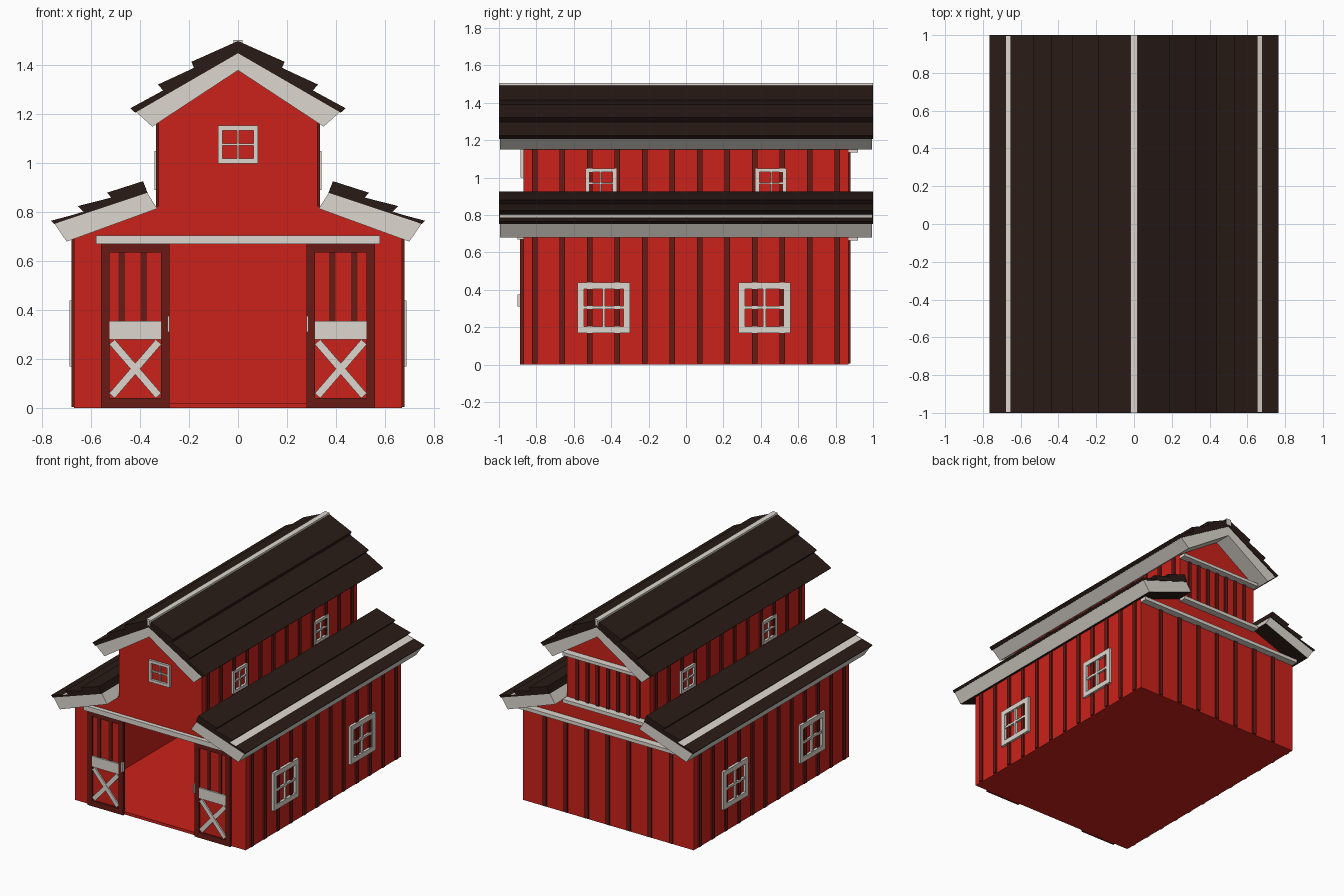
import bpy, bmesh
from math import hypot, atan2
from mathutils import Matrix, Vector

if "Cube" in bpy.data.objects:
    bpy.data.objects.remove(bpy.data.objects["Cube"])


def mat(name, r, g, b):
    m = bpy.data.materials.new(name)
    m.diffuse_color = (r, g, b, 1)
    m.use_nodes = True
    m.node_tree.nodes["Principled BSDF"].inputs["Base Color"].default_value = m.diffuse_color
    return m


RED = mat("barn_red", 0.60, 0.016, 0.011)
DARK = mat("dark_red", 0.14, 0.010, 0.007)
WHITE = mat("trim_white", 0.72, 0.68, 0.62)
BROWN = mat("roof_brown", 0.022, 0.011, 0.008)


def finish(bm, name, *mats):
    bmesh.ops.recalc_face_normals(bm, faces=bm.faces)
    me = bpy.data.meshes.new(name)
    bm.to_mesh(me)
    bm.free()
    for m in mats:
        me.materials.append(m)
    ob = bpy.data.objects.new(name, me)
    bpy.context.collection.objects.link(ob)
    return ob


def add_box(bm, x0, x1, y0, y1, z0, z1, rot=None):
    c = Vector(((x0 + x1) / 2, (y0 + y1) / 2, (z0 + z1) / 2))
    m = Matrix.Translation(c)
    if rot is not None:
        m = m @ Matrix.Rotation(rot, 4, 'Y')
    m = m @ Matrix.Diagonal((abs(x1 - x0), abs(y1 - y0), abs(z1 - z0), 1))
    bmesh.ops.create_cube(bm, size=1, matrix=m)


def boxes(name, m, items):
    bm = bmesh.new()
    for it in items:
        add_box(bm, *it)
    return finish(bm, name, m)


def prism(name, pts, y0, y1, *mats):
    # x-z profile extruded along y
    bm = bmesh.new()
    f = bm.faces.new([bm.verts.new((x, y0, z)) for x, z in pts])
    r = bmesh.ops.extrude_face_region(bm, geom=[f])
    bmesh.ops.translate(bm, vec=(0, y1 - y0, 0),
                        verts=[v for v in r['geom'] if isinstance(v, bmesh.types.BMVert)])
    return finish(bm, name, *mats)


def mirrored(half):
    return half + [(-x, z) for x, z in reversed(half) if x > 0.001]


# Hollow barn shell with a door opening
shell = prism("barn_walls", mirrored([(0.67, 0), (0.67, 0.70), (0.325, 0.825), (0.325, 1.17), (0, 1.39)]),
              -0.87, 0.87, RED)
inner = prism("interior_cutter", mirrored([(0.65, 0.02), (0.65, 0.686), (0.305, 0.81), (0.305, 1.16), (0, 1.365)]),
              -0.85, 0.85, RED)
door = prism("doorway_cutter", mirrored([(0.29, 0.02), (0.29, 0.68)]), -0.95, -0.8, RED)
for cut in (inner, door):
    cut.hide_render = True
    cut.hide_viewport = True
    cut.display_type = 'WIRE'
    mod = shell.modifiers.new(cut.name, 'BOOLEAN')
    mod.operation = 'DIFFERENCE'
    mod.solver = 'EXACT'
    mod.object = cut

# Vertical battens on the sides and back
side = []
for s in (-1, 1):
    for i in range(12):
        y = (i - 5.5) * 0.147
        side.append((s * 0.66, s * 0.68, y - 0.014, y + 0.014, 0.005, 0.70))
        side.append((s * 0.315, s * 0.335, y - 0.014, y + 0.014, 0.82, 1.165))
boxes("side_battens", DARK, side)
back = [(i * 0.165 - 0.014, i * 0.165 + 0.014, 0.86, 0.88, 0.005, 0.67) for i in range(-3, 4)]
back += [(i * 0.08 - 0.012, i * 0.08 + 0.012, 0.86, 0.88, 0.825, 1.14) for i in range(-3, 4)]
boxes("back_battens", DARK, back)

# White ledges across the back
boxes("back_ledges", WHITE, [(-0.67, 0.67, 0.87, 0.92, 0.665, 0.69),
                             (-0.325, 0.325, 0.87, 0.92, 0.80, 0.825),
                             (-0.325, 0.325, 0.87, 0.92, 1.135, 1.157)])


# Roofs: white-edged slab with dark soffit, stepped plank layers on top
def roof(name, slab, planks):
    ob = prism(name + "_trim", slab, -0.995, 0.995, WHITE, BROWN)
    for p in ob.data.polygons:
        nx, ny, nz = p.normal
        if nz < -0.85:
            p.material_index = 1
    prism(name + "_planks", planks, -1, 1, BROWN)


roof("upper_roof", mirrored([(0.35, 1.15), (0.425, 1.217), (0, 1.46)]) + [(0, 1.38)],
     mirrored([(0.42, 1.207), (0.44, 1.225), (0.306, 1.298), (0.327, 1.322),
               (0.18, 1.39), (0.19, 1.415), (0, 1.50)]) + [(0, 1.45)])
for s, n in ((-1, "left"), (1, "right")):
    roof(n + "_lower_roof",
         [(s * x, z) for x, z in [(0.33, 0.815), (0.375, 0.885), (0.757, 0.763), (0.70, 0.68)]],
         [(s * x, z) for x, z in [(0.37, 0.88), (0.388, 0.927), (0.535, 0.88), (0.518, 0.86), (0.655, 0.825),
                                  (0.63, 0.801), (0.765, 0.765), (0.752, 0.752)]])
boxes("ridge_cap", WHITE, [(-0.019, 0.019, -1, 1, 1.46, 1.505)])


# Four-pane window frames
def window(name, plane, pos, c, z0, z1, w, t, depth):
    h, b, zc = w / 2, t * 0.22, (z0 + z1) / 2
    bars = [(c - h, c - h + t, z0, z1, 1), (c + h - t, c + h, z0, z1, 1),
            (c - h + t, c + h - t, z0, z0 + t, 1), (c - h + t, c + h - t, z1 - t, z1, 1),
            (c - b, c + b, z0 + t, z1 - t, 0.8), (c - h + t, c + h - t, zc - b, zc + b, 0.8)]
    out = []
    for u0, u1, v0, v1, k in bars:
        d = pos + depth * k
        out.append((pos, d, u0, u1, v0, v1) if plane == 'x' else (u0, u1, pos, d, v0, v1))
    boxes(name, WHITE, out)


for s, n in ((-1, "left"), (1, "right")):
    for c, e in ((-0.44, "front"), (0.42, "rear")):
        window(f"{n}_{e}_window", 'x', s * 0.67, c, 0.17, 0.44, 0.28, 0.035, s * 0.018)
    for c, e in ((-0.455, "front"), (0.455, "rear")):
        window(f"{n}_{e}_upper_window", 'x', s * 0.325, c, 0.89, 1.05, 0.165, 0.02, s * 0.016)
window("front_gable_window", 'y', -0.865, 0, 1.0, 1.155, 0.165, 0.02, -0.02)

# Sliding doors: panel, dark frame and battens, white crossbuck, handle
for s, n in ((-1, "left"), (1, "right")):
    def q(x0, x1, y0, z0, z1):
        return (s * x0, s * x1, y0, -0.87, z0, z1)
    boxes(n + "_door_panel", RED, [q(0.285, 0.555, -0.875, 0.005, 0.665)])
    boxes(n + "_door_frame", DARK,
          [q(0.28, 0.315, -0.887, 0, 0.67), q(0.525, 0.56, -0.887, 0, 0.67),
           q(0.315, 0.525, -0.887, 0, 0.04), q(0.315, 0.525, -0.887, 0.635, 0.67),
           q(0.372, 0.398, -0.88, 0.355, 0.635), q(0.462, 0.488, -0.88, 0.355, 0.635)])
    L, a = hypot(0.19, 0.22), atan2(0.22, 0.19)
    bars = [q(0.315, 0.525, -0.887, 0.28, 0.355)]
    for k in (-1, 1):
        bars.append((s * 0.42 - L / 2, s * 0.42 + L / 2, -0.884 - k * 0.001, -0.87, 0.145, 0.175, k * a))
    boxes(n + "_door_crossbuck", WHITE, bars)
    boxes(n + "_door_handle", WHITE, [q(0.279, 0.288, -0.902, 0.31, 0.376)])

# Rail above the doors
boxes("door_rail", WHITE, [(-0.58, 0.58, -0.90, -0.865, 0.67, 0.705)])
